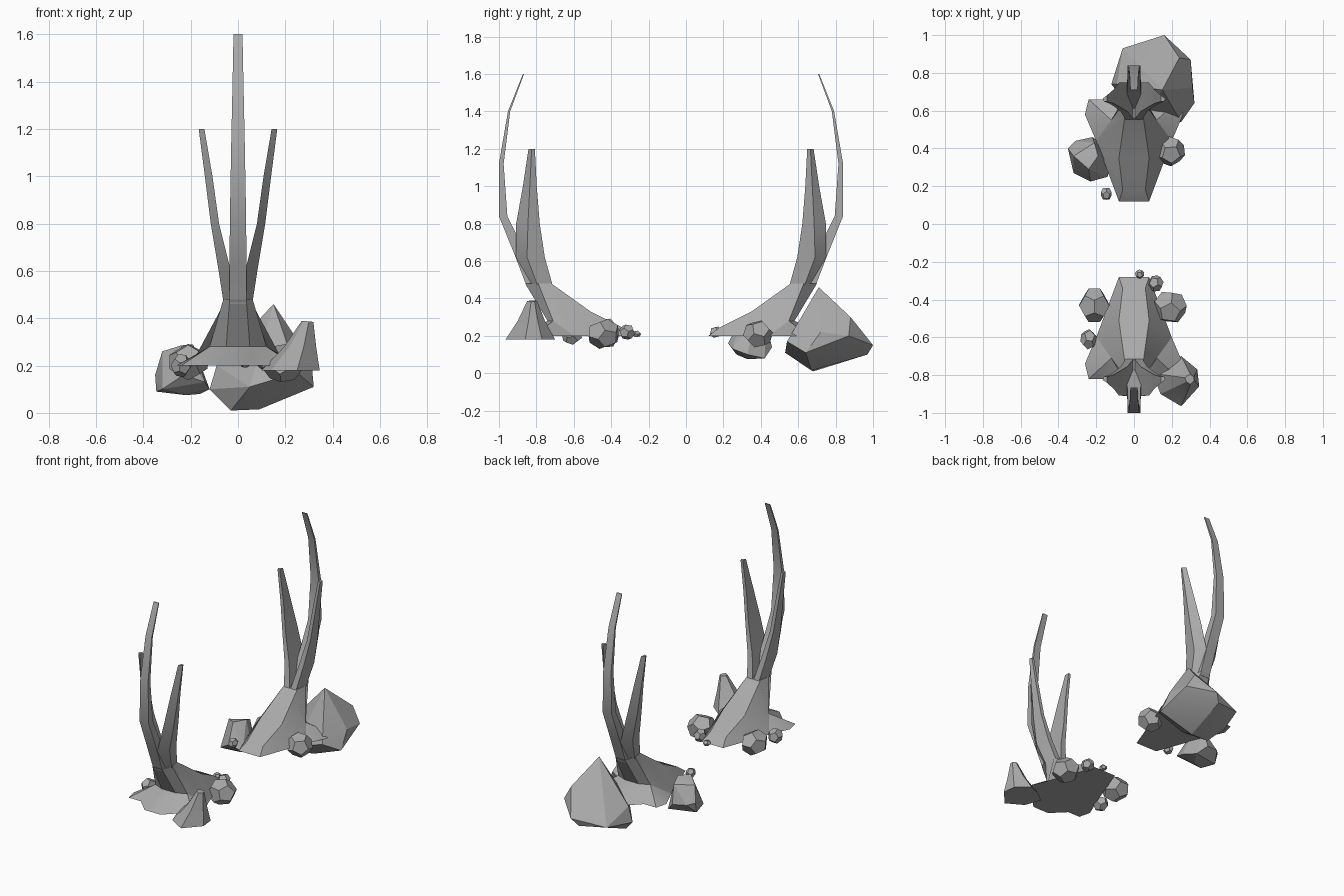
import bpy, bmesh
from mathutils import Vector, Matrix

if "Cube" in bpy.data.objects:
    bpy.data.objects.remove(bpy.data.objects["Cube"])

stone = bpy.data.materials.new("stone_grey")
stone.use_nodes = True
stone.diffuse_color = (0.4, 0.4, 0.4, 1)
stone.node_tree.nodes["Principled BSDF"].inputs["Base Color"].default_value = (0.4, 0.4, 0.4, 1)


def finish(bm, name, angle=0.5):
    bmesh.ops.remove_doubles(bm, verts=bm.verts, dist=0.0005)
    bmesh.ops.recalc_face_normals(bm, faces=bm.faces)
    mesh = bpy.data.meshes.new(name)
    bm.to_mesh(mesh)
    bm.free()
    mesh.materials.append(stone)
    obj = bpy.data.objects.new(name, mesh)
    bpy.context.collection.objects.link(obj)
    bpy.ops.object.select_all(action='DESELECT')
    obj.select_set(True)
    bpy.context.view_layer.objects.active = obj
    bpy.ops.object.shade_smooth_by_angle(angle=angle)
    return obj


def loft(bm, rings):
    """Skin a stack of equal rings and cap both ends."""
    loops = [[bm.verts.new(p) for p in ring] for ring in rings]
    for a, b in zip(loops, loops[1:]):
        for i in range(len(a)):
            j = (i + 1) % len(a)
            bm.faces.new((a[i], a[j], b[j], b[i]))
    bm.faces.new(loops[0])
    bm.faces.new(loops[-1])


def hull(bm, points):
    verts = [bm.verts.new(p) for p in points]
    res = bmesh.ops.convex_hull(bm, input=verts)
    loose = [v for v in res["geom_interior"] if isinstance(v, bmesh.types.BMVert)]
    bmesh.ops.delete(bm, geom=loose, context='VERTS')
    bmesh.ops.dissolve_limit(bm, angle_limit=0.12, verts=bm.verts, edges=bm.edges)


# Right half of the flared trunk; the other half is mirrored
P = {
    "b0": (.08, -.28, .2), "b1": (.2, -.6, .2), "b2": (.26, -.74, .2),
    "b3": (.24, -.82, .2), "b4": (.15, -.82, .2), "b5": (.06, -.91, .2),
    "r0": (.06, -.34, .245), "r1": (.08, -.51, .33), "r2": (.05, -.72, .48),
    "s1": (.12, -.71, .28), "s2": (.062, -.79, .48),
    "k1": (.05, -.74, .28), "k2": (.035, -.86, .48),
}
SIDE = ["b0 b1 r1 r0", "b1 s1 r2 r1", "b1 b2 s1", "s1 s2 r2", "s1 k1 k2 s2",
        "b2 b3 s1", "b3 b4 s1", "b4 b5 k1 s1"]
SPAN = ["b0 r0", "r0 r1", "r1 r2", "r2 s2", "s2 k2", "k2 k1", "k1 b5",
        "b5 b4", "b4 b3", "b3 b2", "b2 b1", "b1 b0"]


def trunk(name):
    bm = bmesh.new()
    v = {(k, s): bm.verts.new((s * p[0], p[1], p[2])) for k, p in P.items() for s in (1, -1)}
    for face in SIDE:
        for s in (1, -1):
            bm.faces.new([v[k, s] for k in face.split()])
    for span in SPAN:
        a, b = span.split()
        bm.faces.new((v[a, 1], v[b, 1], v[b, -1], v[a, -1]))
    return finish(bm, name)


# Height, half width, inner y, outer y
TALL = [(.46, .035, -.76, -.85), (.63, .036, -.85, -.915), (.84, .034, -.955, -1.0),
        (1.12, .029, -.975, -1.0), (1.4, .023, -.94, -.952), (1.6, .019, -.866, -.872)]
# Height, inner x, outer x, inner y, middle y, outer y
FORK = [(.46, 0, .06, -.71, -.79, -.85), (.62, .035, .085, -.755, -.85, -.91),
        (.8, .08, .115, -.782, -.845, -.908), (1.0, .108, .14, -.798, -.835, -.872),
        (1.2, .142, .166, -.808, -.825, -.842)]


def tall_spike(name):
    bm = bmesh.new()
    loft(bm, [[(-w, a, z), (w, a, z), (w, b, z), (-w, b, z)] for z, w, a, b in TALL])
    return finish(bm, name)


def side_spike(name, s):
    bm = bmesh.new()
    loft(bm, [[(s * i, a, z), (s * (i * .3 + o * .7), a, z), (s * o, m, z), (s * i, b, z)]
              for z, i, o, a, m, b in FORK])
    return finish(bm, name)


def branch(label, turned):
    parts = [trunk(label + "_trunk"), tall_spike(label + "_tall_spike"),
             side_spike(label + "_left_spike", 1), side_spike(label + "_right_spike", -1)]
    if turned:
        turn = Matrix.Translation((0, -.16, 0)) @ Matrix.Rotation(3.14159265, 4, 'Z')
        for part in parts:
            part.data.transform(turn)


branch("front", False)
branch("rear", True)


# Pebbles: many-sided stones from the face centres of an icosphere
def pebble(name, centre, size, spin):
    ball = bmesh.new()
    bmesh.ops.create_icosphere(ball, subdivisions=1, radius=1)
    rot = Matrix.Rotation(spin, 3, 'X') @ Matrix.Rotation(spin * 2, 3, 'Z')
    dirs = [(rot @ f.calc_center_median()).normalized() for f in ball.faces]
    ball.free()
    bm = bmesh.new()
    hull(bm, [Vector(centre) + Vector([d * s for d, s in zip(n, size)]) for n in dirs])
    finish(bm, name, .3)


pebble("front_left_stone", (.19, -.44, .21), (.092, .092, .083), .4)
pebble("front_right_stone", (-.21, -.43, .215), (.086, .094, .08), 1.1)
pebble("front_side_pebble", (-.24, -.61, .2), (.045, .055, .05), .7)
pebble("front_end_pebble", (.115, -.315, .22), (.042, .045, .042), 1.9)
pebble("front_tiny_pebble", (.03, -.265, .21), (.025, .024, .02), .2)
pebble("rear_left_stone", (.19, .385, .21), (.083, .08, .078), 2.3)
pebble("rear_tiny_pebble", (-.147, .16, .22), (.03, .036, .032), 1.4)


# Larger rocks as faceted hulls
def rock(name, points):
    bm = bmesh.new()
    hull(bm, points)
    finish(bm, name, .3)


rock("rear_boulder", [
    (.15, .71, .46), (.24, .88, .3), (.16, 1.0, .15), (.3, .87, .2), (.31, .72, .22),
    (.32, .64, .11), (.25, .54, .17), (.05, .53, .11), (-.06, .93, .12), (-.12, .74, .1),
    (-.09, .74, .2), (-.03, .68, .01), (.09, .67, .015), (.12, .97, .1)])

rock("rear_right_rock", [
    (-.345, .38, .09), (-.35, .4, .16), (-.32, .27, .1), (-.23, .225, .16), (-.14, .25, .13),
    (-.12, .33, .1), (-.16, .42, .08), (-.22, .46, .14), (-.31, .44, .15), (-.32, .36, .26),
    (-.24, .29, .285), (-.19, .36, .29), (-.21, .43, .26), (-.22, .33, .075)])

# Stump shaped rock with concave flanks
bm = bmesh.new()
base = [(.25, -.7), (.335, -.77), (.345, -.86), (.25, -.965), (.14, -.9), (.1, -.79), (.16, -.74)]
tip = Vector((.312, -.82))
rings = []
for z, t in ((.18, 0), (.28, .45), (.385, .8)):
    ring = [Vector(p).lerp(tip, t) for p in base]
    rings.append([(p.x, p.y, z + (.1 * (tip.x - p.x) if t > .7 else 0)) for p in ring])
loft(bm, rings)
finish(bm, "front_left_rock", .3)
